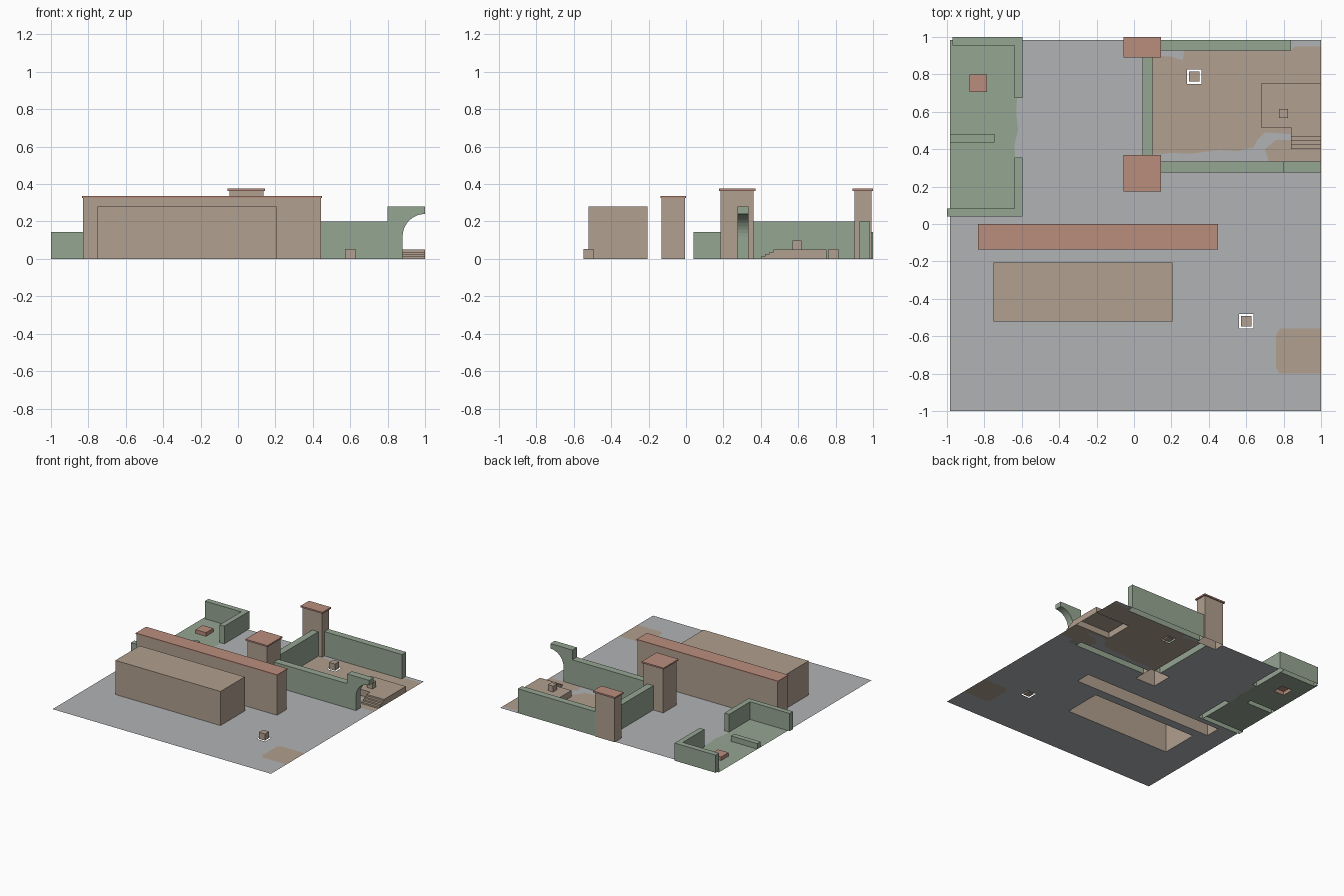
import bpy, bmesh
from math import cos, sin, pi
from mathutils import Vector
from mathutils.geometry import delaunay_2d_cdt

cube = bpy.data.objects.get("Cube")
if cube:
    bpy.data.objects.remove(cube)


def material(name, *rgb):
    col = [(c / 255) ** 2.2 for c in rgb] + [1]
    m = bpy.data.materials.new(name)
    m.use_nodes = True
    m.diffuse_color = col
    bsdf = m.node_tree.nodes["Principled BSDF"]
    bsdf.inputs["Base Color"].default_value = col
    bsdf.inputs["Roughness"].default_value = 0.9
    return m


GREY = material("paving grey", 176, 177, 179)
TAN = material("sand tan", 175, 158, 142)
GREEN = material("moss green", 148, 164, 145)
RED = material("tile red", 184, 140, 125)

holes = []  # footprints left open in the ground


def finish(name, bm, *mats):
    me = bpy.data.meshes.new(name)
    bm.to_mesh(me)
    bm.free()
    for m in mats:
        me.materials.append(m)
    ob = bpy.data.objects.new(name, me)
    bpy.context.collection.objects.link(ob)
    return ob


def prism(name, points, direction, mat, open_base=False):
    """Extrude a flat outline along a direction; optionally leave the base open."""
    bm = bmesh.new()
    base = bm.faces.new([bm.verts.new(p) for p in points])
    new = bmesh.ops.extrude_face_region(bm, geom=[base], use_keep_orig=True)["geom"]
    bmesh.ops.translate(bm, vec=Vector(direction),
                        verts=[g for g in new if isinstance(g, bmesh.types.BMVert)])
    bmesh.ops.recalc_face_normals(bm, faces=bm.faces[:])
    if open_base:
        bmesh.ops.delete(bm, geom=[base], context="FACES_ONLY")
    return finish(name, bm, mat)


def rect(x0, x1, y0, y1):
    return [(x0, y0), (x1, y0), (x1, y1), (x0, y1)]


def block(name, x, y, z, mat, sunk=True):
    """Box from ranges; sunk ones are hollow and open the ground beneath."""
    outline = rect(*x, *y)
    if sunk:
        holes.append(outline)
    return prism(name, [(a, b, z[0]) for a, b in outline], (0, 0, z[1] - z[0]), mat, sunk)


# Main buildings
block("long_hall", (-.75, .205), (-.52, -.205), (0, .28), TAN)
block("great_wall", (-.83, .445), (-.13, -.005), (0, .325), TAN)
block("great_wall_cap", (-.835, .45), (-.135, 0), (.325, .335), RED, False)

# Gate towers with tiled caps
for name, y0, y1 in (("front_tower", .175, .37), ("back_tower", .89, 1.0)):
    block(name, (-.045, .135), (y0 + .01, y1 - .01), (0, .363), TAN)
    block(name + "_cap", (-.055, .145), (y0, y1), (.363, .375), RED, False)

# Courtyard walls
block("court_side_wall", (.045, .1), (.36, .9), (0, .2), GREEN)
block("court_back_wall", (.135, .84), (.928, .983), (0, .2), GREEN)
block("court_front_wall", (.135, .8), (.275, .333), (0, .2), GREEN)

# Broken archway at the end of the front wall
arc = [(1 + .12 * cos(a), .12 + .12 * sin(a))
       for a in (pi - i * pi / 20 for i in range(11))]
profile = [(.8, 0), (.88, 0)] + arc + [(1, .28), (.8, .28)]
prism("archway", [(x, .275, z) for x, z in profile], (0, .058, 0), GREEN)

# Low walled yard on the other side
block("yard_front_wall", (-1, -.64), (.04, .083), (0, .145), GREEN)
block("yard_gate_wall_front", (-.64, -.597), (.04, .355), (0, .145), GREEN)
block("yard_gate_wall_back", (-.64, -.597), (.675, 1), (0, .145), GREEN)
block("yard_back_wall", (-.97, -.64), (.955, 1), (0, .145), GREEN)
block("yard_low_wall", (-.985, -.745), (.437, .48), (0, .045), GREEN)
block("yard_slab", (-.88, -.785), (.705, .8), (0, .03), RED)

# Raised platform and its stairs
block("platform", (.68, 1), (.515, .75), (0, .05), TAN)
steps = [(.515, 0), (.4, 0)]
for i in range(4):
    y, z = .4 + .0225 * i, .0125 * (i + 1)
    steps += [(y, z), (y + .0225, z)]
steps.append((.515, .05))
prism("stairs", [(.84, y, z) for y, z in steps], (.16, 0, 0), TAN)

# Crates, two of them standing in square pits
for name, x, y, z in (("plaza_crate", .6, -.52, 0), ("court_crate", .322, .788, 0),
                      ("platform_crate", .8, .592, .05)):
    r = .027 if z == 0 else .024
    block(name, (x - r, x + r), (y - r, y + r), (z, z + 2 * r), TAN, False)
    if z == 0:
        holes.append(rect(x - .039, x + .039, y - .039, y + .039))

# Ground with painted patches and open footprints
court_sand = [(.1, .37), (.2, .38), (.3, .375), (.45, .395), (.56, .39), (.64, .41),
              (.66, .45), (.7, .49), (.84, .48), (.84, .45), (.76, .45), (.7, .4),
              (.72, .335), (1, .335), (1, .95), (.86, .95), (.84, .93), (.27, .93),
              (.26, .875), (.2, .895), (.1, .9)]
plaza_sand = [(.78, -.8), (1, -.8), (1, -.56), (.78, -.56), (.76, -.59), (.76, -.77)]
grass = [(-.985, .06), (-.63, .06), (-.635, .36), (-.64, .42), (-.62, .5), (-.63, .6),
         (-.625, .68), (-.63, .983), (-.985, .983)]
polys = [rect(-.985, 1, -1, .983), court_sand, plaza_sand, grass] + holes
verts, loops = [], []
for poly in polys:
    loops.append(list(range(len(verts), len(verts) + len(poly))))
    verts += [Vector(p) for p in poly]
points, _, tris, _, _, owners = delaunay_2d_cdt(verts, [], loops, 1, 1e-5)

bm = bmesh.new()
bv = [bm.verts.new((p.x, p.y, 0)) for p in points]
for tri, own in zip(tris, owners):
    if 0 not in own or max(own) > 3:
        continue
    face = bm.faces.new([bv[i] for i in tri])
    face.material_index = 2 if 3 in own else 1 if (1 in own or 2 in own) else 0
    face.normal_update()
    if face.normal.z < 0:
        face.normal_flip()
bmesh.ops.delete(bm, geom=[v for v in bm.verts if not v.link_faces], context="VERTS")
finish("ground", bm, GREY, TAN, GREEN)
